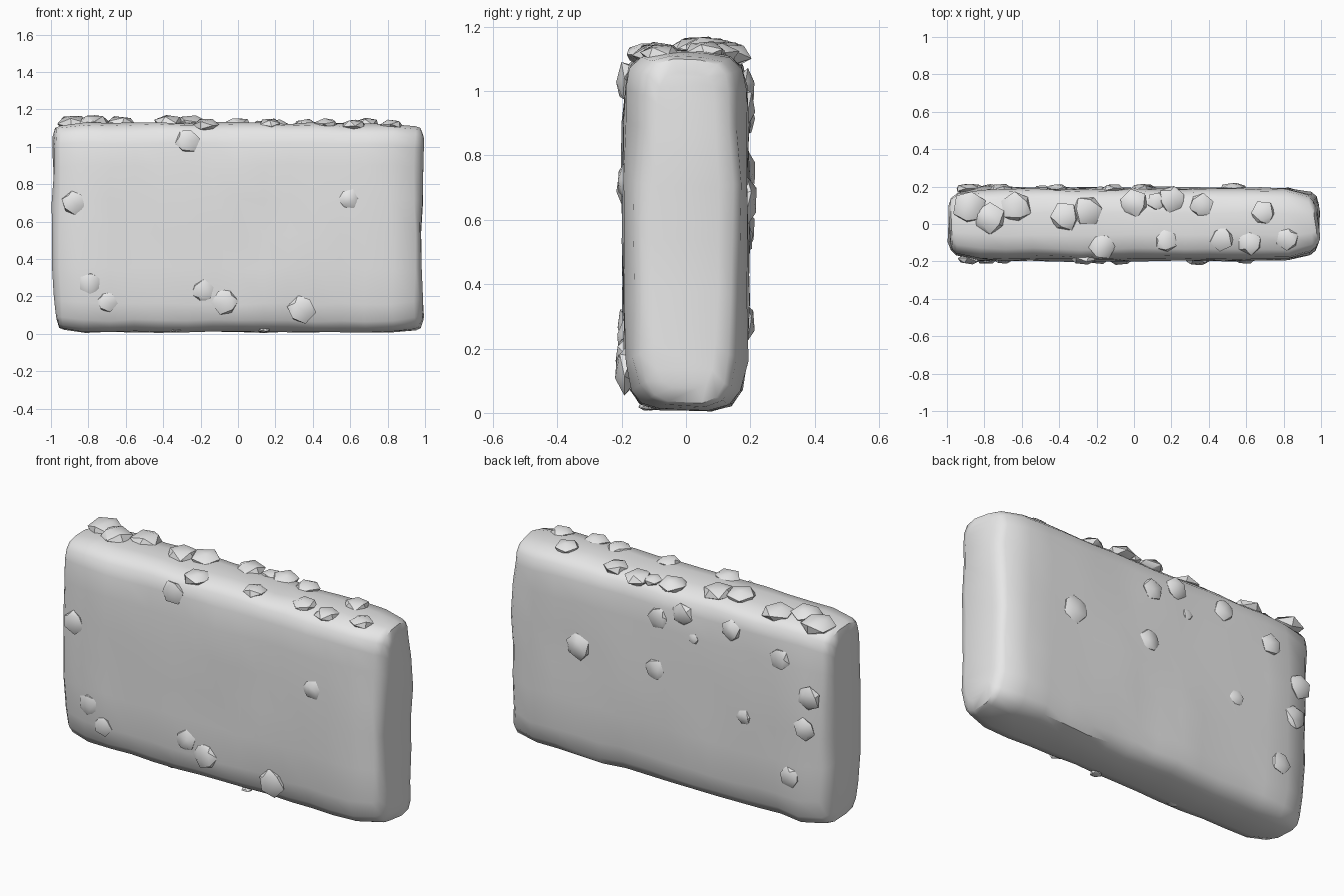
import bpy, bmesh, math, random
from mathutils import Vector, Matrix, noise

if "Cube" in bpy.data.objects:
    bpy.data.objects.remove(bpy.data.objects["Cube"])

random.seed(4)
stone = bpy.data.materials.new("stone grey")
stone.diffuse_color = (0.8, 0.8, 0.8, 1)
stone.use_nodes = True
stone.node_tree.nodes["Principled BSDF"].inputs["Base Color"].default_value = stone.diffuse_color


def finish(bm, name, angle):
    bmesh.ops.recalc_face_normals(bm, faces=bm.faces)
    me = bpy.data.meshes.new(name)
    bm.to_mesh(me)
    bm.free()
    me.materials.append(stone)
    ob = bpy.data.objects.new(name, me)
    bpy.context.collection.objects.link(ob)
    bpy.ops.object.select_all(action='DESELECT')
    ob.select_set(True)
    bpy.context.view_layer.objects.active = ob
    bpy.ops.object.shade_smooth_by_angle(angle=math.radians(angle))
    return ob


# wall body: rounded cross-section lofted along x, gently uneven
half = [(.08, .01), (.14, .028), (.17, .07), (.188, .16), (.192, .35), (.194, .53), (.194, .72),
        (.193, .9), (.187, 1.02), (.172, 1.08), (.135, 1.114), (.06, 1.128)]
profile = half + [(-y, z) for y, z in reversed(half)]
N = 13
stations = [(-.984, .5, .88), (-.97, .72, .955), (-.945, .845, .972)]
stations += [(-.82 + 1.64 * i / (N - 1), 1, 1) for i in range(N)]
stations += [(.945, .845, .972), (.97, .72, .955), (.984, .5, .88)]

bm = bmesh.new()
rings = []
for x, sy, sz in stations:
    ring = []
    for y, z in profile:
        p = Vector((x, y * sy, .57 + (z - .57) * sz))
        n = noise.noise_vector(p * 5)
        p += Vector((n.x * .022, n.y * .014, n.z * .014))
        if z > 1:
            p.z -= .008 * max(0, x)
        p.z = max(p.z, 0)
        ring.append(bm.verts.new(p))
    rings.append(ring)
M = len(profile)
for a, b in zip(rings, rings[1:]):
    for j in range(M):
        k = (j + 1) % M
        bm.faces.new((a[j], a[k], b[k], b[j]))
# end faces as strips between the front and back halves
for r in (rings[0], rings[-1]):
    for j in range(M // 2 - 1):
        bm.faces.new((r[j], r[j + 1], r[M - 2 - j], r[M - 1 - j]))
finish(bm, "wall_body", 40)


# flattened faceted pebbles, pressed into a surface
def pebbles(name, items, normal, place, flat):
    bm = bmesh.new()
    rot = Vector(normal).to_track_quat('Z', 'Y').to_matrix().to_4x4()
    for u, v, r in items:
        tilt = (Matrix.Rotation(random.uniform(0, 6.28), 4, 'Z')
                @ Matrix.Rotation(random.uniform(.3, .8), 4, 'X')
                @ Matrix.Rotation(random.uniform(0, 6.28), 4, 'Z'))
        m = Matrix.Translation(place(u, v)) @ rot @ Matrix.Diagonal((1, 1, flat, 1)) @ tilt
        bmesh.ops.create_icosphere(bm, subdivisions=1, radius=r * 1.06, matrix=m)
    finish(bm, name, 38)


front = [(-.27, 1.03, .065), (-.88, .7, .063), (.59, .72, .058), (-.79, .27, .06), (-.7, .17, .055),
         (-.19, .23, .06), (-.07, .17, .07), (.34, .13, .075)]
back = [(.04, .95, .06), (-.11, 1.01, .06), (-.18, .89, .03), (-.41, 1.0, .058), (.53, .66, .075),
        (.06, .66, .06), (-.49, .54, .045), (-.71, .92, .06), (-.89, .75, .065), (-.86, .57, .062),
        (-.77, .28, .058)]
top = [(-.88, .09, .088), (-.77, .03, .082), (-.63, .09, .082), (-.37, .04, .078), (-.25, .07, .08),
       (-.17, -.12, .07), (0, .11, .075), (.12, .12, .05), (.2, .13, .073), (.36, .1, .065),
       (.17, -.09, .06), (.47, -.08, .065), (.62, -.1, .065), (.69, .06, .065), (.82, -.08, .06)]
under = [(-.33, -.1, .03), (.14, -.12, .03)]

# top stones sink a little near the rounded long edges
def top_spot(x, y):
    return Vector((x, y, 1.13 - .012 * max(0, x) - .25 * max(0, abs(y) - .06)))


pebbles("front_stones", front, (0, -1, 0), lambda x, z: Vector((x, -.188, z)), .45)
pebbles("back_stones", back, (0, 1, 0), lambda x, z: Vector((x, .188, z)), .45)
pebbles("top_stones", top, (0, 0, 1), top_spot, .52)
pebbles("underside_stones", under, (0, 0, -1), lambda x, y: Vector((x, y, .019)), .4)
